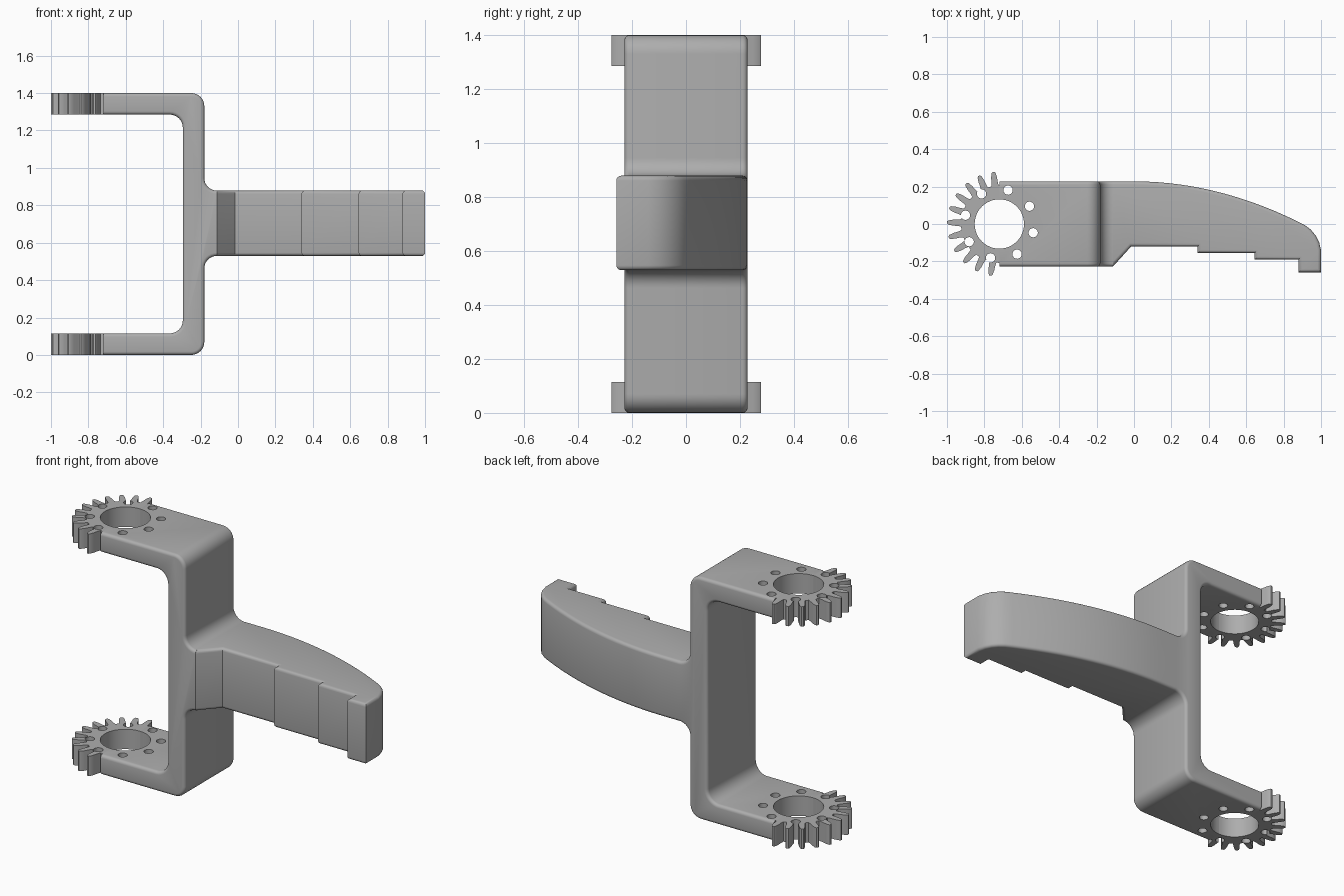
import bpy, bmesh, math
from mathutils import Vector

if "Cube" in bpy.data.objects:
    bpy.data.objects.remove(bpy.data.objects["Cube"])

HEIGHT, ARM, HALF = 1.4, 0.115, 0.228      # overall height, arm thickness, half depth
PIVOT, JOIN = -0.72, -0.113                # gear axis x, where the finger meets the bracket
MID, GRIP = HEIGHT / 2 + 0.004, 0.175      # finger centre height and half height
ROUND = 0.018

grey = bpy.data.materials.new("mid grey")
grey.use_nodes = True
colour = (0.42, 0.42, 0.42, 1)
grey.diffuse_color = colour
grey.node_tree.nodes["Principled BSDF"].inputs["Base Color"].default_value = colour


def filleted(corners, steps=8):
    """Turn (x, y, radius) corners into an outline with rounded corners."""
    out = []
    for i, (x, y, r) in enumerate(corners):
        p = Vector((x, y))
        if not r:
            out.append(p)
            continue
        a = (Vector(corners[i - 1][:2]) - p).normalized()
        b = (Vector(corners[(i + 1) % len(corners)][:2]) - p).normalized()
        half = a.angle(b) / 2
        centre = p + (a + b).normalized() * r / math.sin(half)
        start = p + a * r / math.tan(half) - centre
        end = p + b * r / math.tan(half) - centre
        turn = start.angle_signed(end)
        for k in range(steps + 1):
            t = -turn * k / steps
            c, s = math.cos(t), math.sin(t)
            out.append(centre + Vector((start.x * c - start.y * s, start.x * s + start.y * c)))
    return out


def prism(name, outline, place, low, high, open_x=None, bevel=0.0):
    """Extrude an outline; round both rims except along the plane x = open_x."""
    bm = bmesh.new()
    rings = [[bm.verts.new(place(p[0], p[1], d)) for p in outline] for d in (low, high)]
    caps = [bm.faces.new(r) for r in rings]
    n = len(outline)
    for i in range(n):
        j = (i + 1) % n
        bm.faces.new((rings[0][i], rings[0][j], rings[1][j], rings[1][i]))
    bmesh.ops.recalc_face_normals(bm, faces=bm.faces)
    if bevel:
        rim = [e for f in caps for e in f.edges
               if not all(abs(v.co.x - open_x) < 1e-4 for v in e.verts)]
        bmesh.ops.bevel(bm, geom=rim, offset=bevel, segments=4, profile=0.5, affect='EDGES')
    mesh = bpy.data.meshes.new(name)
    bm.to_mesh(mesh)
    bm.free()
    mesh.materials.append(grey)
    obj = bpy.data.objects.new(name, mesh)
    bpy.context.collection.objects.link(obj)
    return obj


def upright(x, y, d):
    return (x, y, d)


def sideways(x, z, d):
    return (x, d, z)


# Fork bracket: lower half of the outline, mirrored for the upper half
lower = [(JOIN, MID - GRIP, 0), (-0.18, MID - GRIP, 0.066), (-0.18, 0, 0.07),
         (PIVOT, 0, 0), (PIVOT, ARM, 0), (-0.295, ARM, 0.07)]
upper = [(x, HEIGHT - z, r) for x, z, r in reversed(lower)]
upper[-1] = (JOIN, MID + GRIP, 0)
upper[-2] = (-0.18, MID + GRIP, 0.066)
bracket = prism("fork_bracket", filleted(lower + upper), sideways, -HALF, HALF, None or PIVOT, 0)

# Round the bracket rims, leaving the arm ends and the finger joint flush
bm = bmesh.new()
bm.from_mesh(bracket.data)
rim = [e for e in bm.edges
       if abs(e.verts[0].co.y - e.verts[1].co.y) < 1e-4
       and not any(all(abs(v.co.x - x) < 1e-4 for v in e.verts) for x in (PIVOT, JOIN))]
bmesh.ops.bevel(bm, geom=rim, offset=ROUND, segments=4, profile=0.5, affect='EDGES')
bm.to_mesh(bracket.data)
bm.free()

# Finger: stepped gripping side, bowed back and rounded tip
finger_outline = [(JOIN, -HALF), (-0.015, -0.12), (0.34, -0.12), (0.34, -0.155),
                  (0.645, -0.155), (0.645, -0.19), (0.88, -0.19), (0.88, -0.258), (1, -0.258)]
finger_outline += [(1, -0.14), (0.99, -0.098), (0.972, -0.062), (0.945, -0.03), (0.915, -0.007)]
finger_outline += [(0.88 * k / 14, HALF - 0.217 * (k / 14) ** 2) for k in range(14, -1, -1)]
finger_outline.append((JOIN, HALF))
finger = prism("finger", finger_outline, upright, MID - GRIP, MID + GRIP, JOIN, ROUND)

# Half gears on the arm ends
TEETH, PITCH = 11, 360 / 22
tooth = [(-5.6, 0.205), (-4.4, 0.222), (-3.6, 0.25), (-2.4, 0.272), (-1.2, 0.28),
         (1.2, 0.28), (2.4, 0.272), (3.6, 0.25), (4.4, 0.222), (5.6, 0.205)]
gear_outline = [(PIVOT, HALF - ROUND)]
for k in range(TEETH):
    for offset, radius in tooth:
        a = math.radians(178.3 + (k - TEETH // 2) * PITCH + offset)
        gear_outline.append((PIVOT + radius * math.cos(a), radius * math.sin(a)))
gear_outline.append((PIVOT, -HALF + ROUND))
gears = [prism("lower_gear", gear_outline, upright, 0, ARM),
         prism("upper_gear", gear_outline, upright, HEIGHT - ARM, HEIGHT)]


# Bores: a large pivot hole ringed by eight small ones
def bore(name, x, y, radius, sides):
    ring = [(x + radius * math.cos(math.tau * k / sides), y + radius * math.sin(math.tau * k / sides))
            for k in range(sides)]
    return prism(name, ring, upright, -0.1, HEIGHT + 0.1)


cutters = [bore("pivot_bore", PIVOT, 0, 0.132, 48)]
for k in range(8):
    a = math.radians(30.5 + 45 * k)
    cutters.append(bore("screw_bore", PIVOT + 0.187 * math.cos(a), 0.187 * math.sin(a), 0.025, 16))

for part in [bracket, *gears]:
    for cutter in cutters:
        mod = part.modifiers.new("bore", 'BOOLEAN')
        mod.operation, mod.solver, mod.object = 'DIFFERENCE', 'EXACT', cutter
    bpy.context.view_layer.update()
    evaluated = part.evaluated_get(bpy.context.evaluated_depsgraph_get())
    drilled = bpy.data.meshes.new_from_object(evaluated)
    part.modifiers.clear()
    part.data = drilled
for cutter in cutters:
    bpy.data.objects.remove(cutter)

# Smooth shading with sharp edges kept
bpy.ops.object.select_all(action='DESELECT')
for part in [bracket, finger, *gears]:
    part.select_set(True)
bpy.context.view_layer.objects.active = bracket
bpy.ops.object.shade_smooth_by_angle(angle=math.radians(30))
